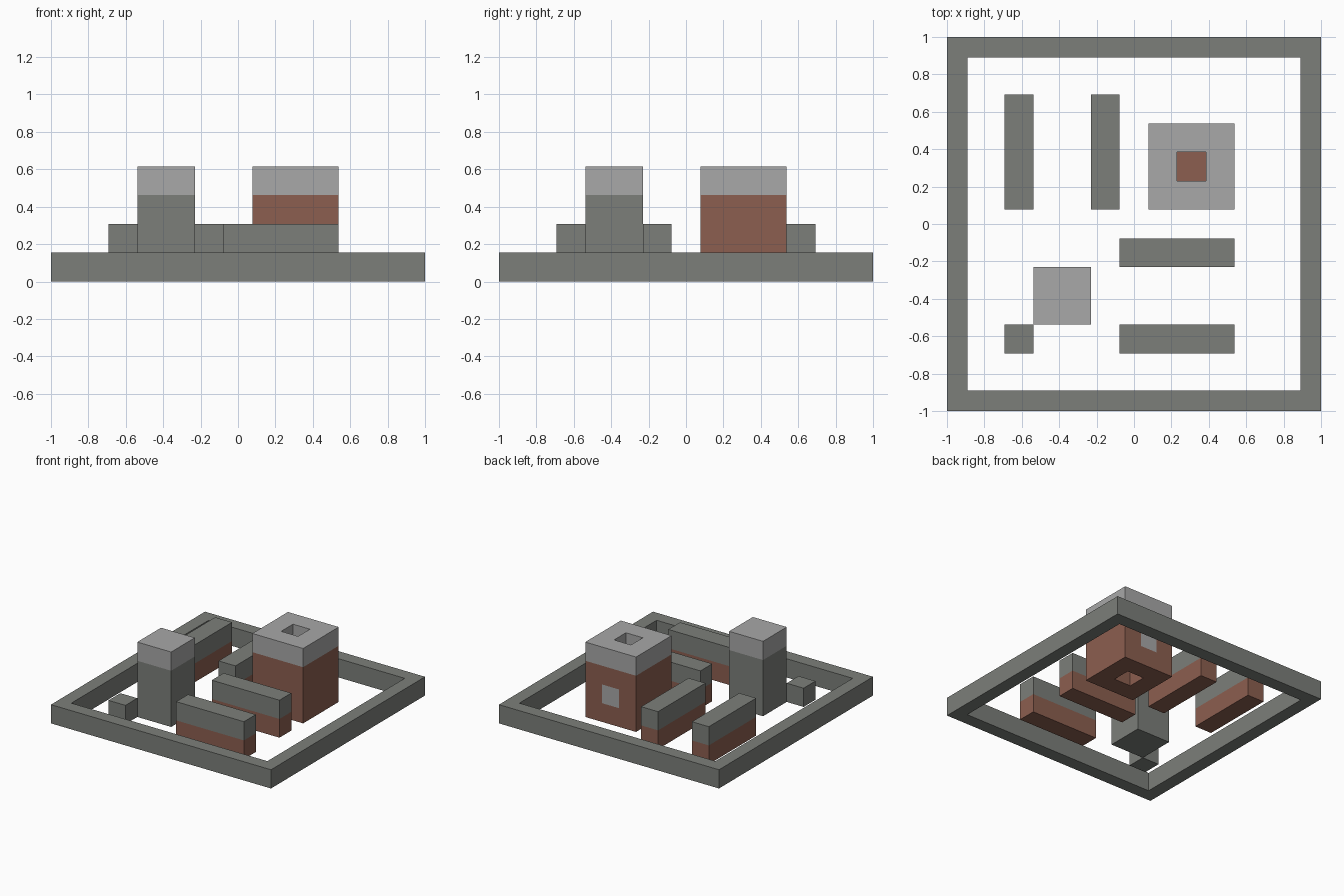
import bpy
import bmesh
from mathutils import Vector

cube = bpy.data.objects.get("Cube")
if cube:
    bpy.data.objects.remove(cube, do_unlink=True)

U = 2 / 13  # side of one building cell; the plan is 13 x 13 cells


def make_material(name, rgb):
    mat = bpy.data.materials.new(name)
    mat.use_nodes = True
    mat.diffuse_color = (*rgb, 1)
    mat.node_tree.nodes["Principled BSDF"].inputs["Base Color"].default_value = (*rgb, 1)
    return mat


STONE, BRICK, LIGHT = 0, 1, 2
MATERIALS = [
    make_material("stone_grey", (0.202, 0.212, 0.195)),
    make_material("brick_red", (0.262, 0.114, 0.080)),
    make_material("light_grey", (0.392, 0.392, 0.392)),
]


def block(low, high, cuts=()):
    """Box between two cell corners, sliced by (axis, cell) planes; stays in cell units."""
    bm = bmesh.new()
    bmesh.ops.create_cube(bm, size=1)
    low, high = Vector(low), Vector(high)
    for v in bm.verts:
        v.co = Vector(low[i] + (v.co[i] + 0.5) * (high[i] - low[i]) for i in range(3))
    for axis, cell in cuts:
        normal = Vector((0, 0, 0))
        normal[axis] = 1
        bmesh.ops.bisect_plane(bm, geom=bm.verts[:] + bm.edges[:] + bm.faces[:],
                               plane_co=normal * cell, plane_no=normal)
    return bm


def finish(bm, name, rule):
    """Colour the faces by their centre, scale to units and centre on the origin."""
    for f in bm.faces:
        f.material_index = rule(f.calc_center_median())
    for v in bm.verts:
        v.co = Vector((v.co.x - 6.5, v.co.y - 6.5, v.co.z)) * U
    mesh = bpy.data.meshes.new(name)
    bm.to_mesh(mesh)
    bm.free()
    for mat in MATERIALS:
        mesh.materials.append(mat)
    obj = bpy.data.objects.new(name, mesh)
    bpy.context.scene.collection.objects.link(obj)


# Square boundary frame, open in the middle
bm = block((0, 0, 0), (13, 13, 1))
caps = [f for f in bm.faces if abs(f.normal.z) > 0.5]
bmesh.ops.inset_individual(bm, faces=caps, thickness=1)
rims = [e for f in caps for e in f.edges]
bmesh.ops.delete(bm, geom=caps, context="FACES_ONLY")
bmesh.ops.bridge_loops(bm, edges=rims)
bmesh.ops.recalc_face_normals(bm, faces=bm.faces)
finish(bm, "boundary_frame", lambda c: STONE)

# Low walls: brick below, stone above
walls = {
    "back_outer_wall": ((2, 7), (3, 11)),
    "back_inner_wall": ((5, 7), (6, 11)),
    "front_inner_wall": ((6, 5), (10, 6)),
    "front_outer_wall": ((6, 2), (10, 3)),
}
for name, (a, b) in walls.items():
    finish(block((*a, 0), (*b, 2), [(2, 1)]), name,
           lambda c: BRICK if c.z < 0.9 else STONE)

# Small corner block
finish(block((2, 2, 0), (3, 3, 1)), "corner_block", lambda c: STONE)

# Slim stone tower with a light cap
finish(block((3, 3, 0), (5, 5, 4), [(2, 3)]), "stone_tower",
       lambda c: LIGHT if c.z > 3.1 else STONE)

# Wide brick tower: light cap, light back panel, square pockets above and below
slices = [(axis, cell) for axis in (0, 1) for cell in (8, 9)]
slices += [(2, cell) for cell in (1, 2, 3)]
bm = block((7, 7, 0), (10, 10, 4), slices)
middle = [f for f in bm.faces if abs(f.normal.z) > 0.5
          and (f.calc_center_median().xy - Vector((8.5, 8.5))).length < 0.1]
for f in bmesh.ops.extrude_discrete_faces(bm, faces=middle)["faces"]:
    shift = -1 if f.calc_center_median().z > 2 else 1
    bmesh.ops.translate(bm, verts=f.verts[:], vec=(0, 0, shift))


def brick_tower_rule(c):
    panel = c.y > 9.9 and 8 < c.x < 9 and 1 < c.z < 2
    return LIGHT if c.z > 3.1 or panel else BRICK


bmesh.ops.remove_doubles(bm, verts=bm.verts, dist=0.001)
finish(bm, "brick_tower", brick_tower_rule)
